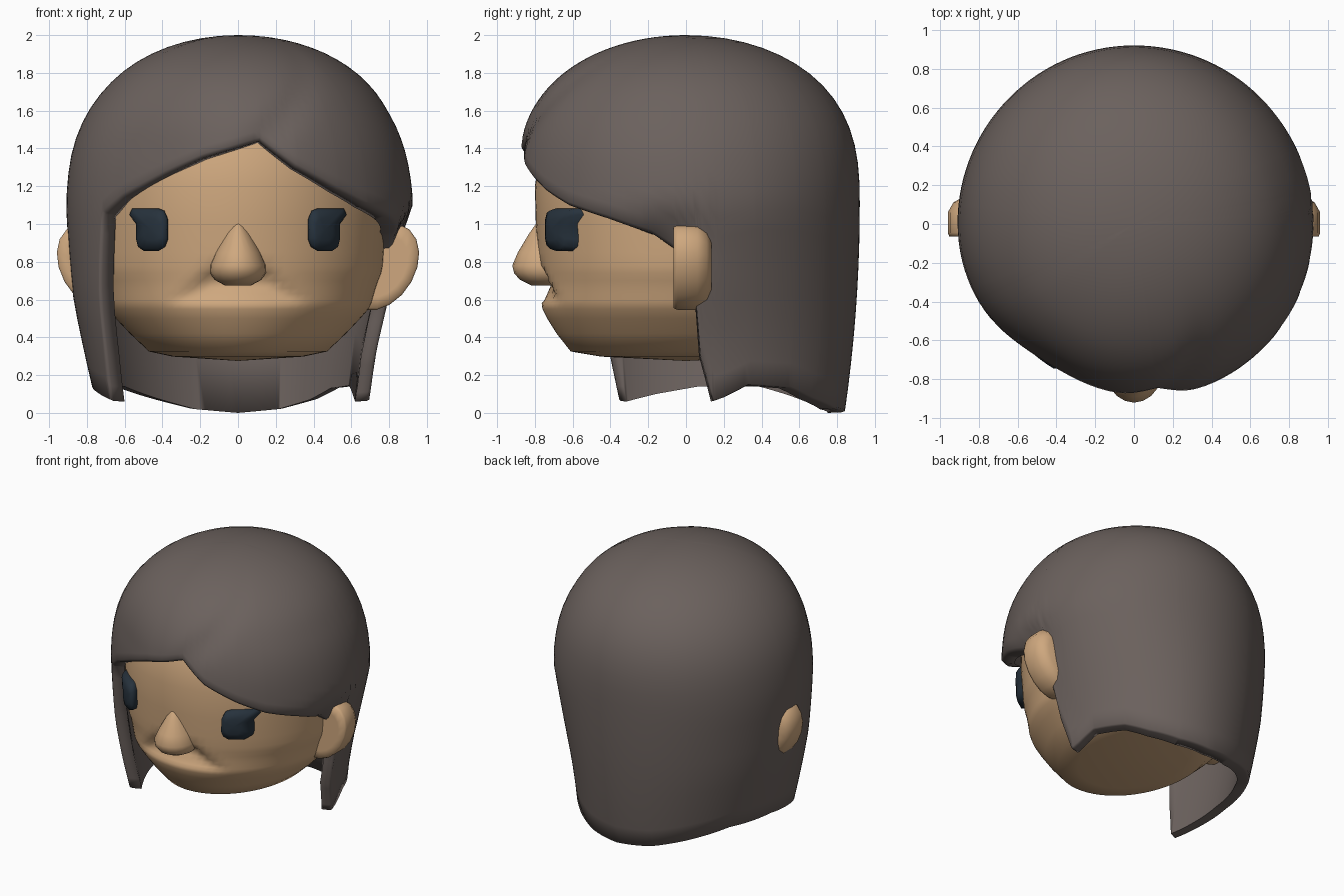
import bpy, bmesh, math
from math import sin, cos, pi, radians, exp, sqrt

cube = bpy.data.objects.get("Cube")
if cube:
    bpy.data.objects.remove(cube, do_unlink=True)


def material(name, rgb):
    m = bpy.data.materials.new(name)
    m.use_nodes = True
    m.diffuse_color = (*rgb, 1)
    m.node_tree.nodes["Principled BSDF"].inputs["Base Color"].default_value = (*rgb, 1)
    return m


SKIN = material("warm skin", (0.62, 0.39, 0.21))
HAIR = material("grey brown hair", (0.147, 0.12, 0.11))
EYE = material("dark navy", (0.02, 0.032, 0.046))


def lerp(table, v):
    """Piecewise linear lookup in ascending (key, value) pairs."""
    if v <= table[0][0]:
        return table[0][1]
    for (a, p), (b, q) in zip(table, table[1:]):
        if v <= b:
            return p + (q - p) * (v - a) / (b - a)
    return table[-1][1]


def clamp(v):
    return max(0.0, min(1.0, v))


def loft(name, rings, mat, angle):
    """Join closed rings of equal length, cap the ends, weld and smooth."""
    bm = bmesh.new()
    rows = [[bm.verts.new(p) for p in ring] for ring in rings]
    n = len(rows[0])
    for a, b in zip(rows, rows[1:]):
        for i in range(n):
            j = (i + 1) % n
            bm.faces.new((a[i], a[j], b[j], b[i]))
    for row in (rows[0], rows[-1]):
        if (row[0].co - row[n // 2].co).length > 0.001:
            bm.faces.new(row)
    bmesh.ops.remove_doubles(bm, verts=bm.verts, dist=0.0005)
    bmesh.ops.recalc_face_normals(bm, faces=bm.faces)
    mesh = bpy.data.meshes.new(name)
    bm.to_mesh(mesh)
    bm.free()
    mesh.materials.append(mat)
    ob = bpy.data.objects.new(name, mesh)
    bpy.context.collection.objects.link(ob)
    bpy.ops.object.select_all(action='DESELECT')
    ob.select_set(True)
    bpy.context.view_layer.objects.active = ob
    bpy.ops.object.shade_smooth_by_angle(angle=radians(angle))


# Head: turned profile, narrower jaw, with a sloping lip ledge pressed into the front
HEAD = [(0.275, 0), (0.298, 0.45), (0.325, 0.61), (0.42, 0.685), (0.5, 0.735),
        (0.55, 0.76), (0.58, 0.768), (0.6, 0.768), (0.63, 0.768), (0.66, 0.768), (0.7, 0.77),
        (0.74, 0.775), (0.78, 0.78), (0.85, 0.785), (1.0, 0.795), (1.2, 0.8),
        (1.45, 0.76), (1.65, 0.62), (1.8, 0.4), (1.88, 0)]
JAW = [(0.32, 0.77), (0.42, 0.835), (0.55, 0.91), (0.75, 0.985)]
LEDGE = [(0.575, 0), (0.6, 0.02), (0.7, 0.064), (0.78, 0)]


def head_point(z, r, a):
    x, y = r * sin(a) * lerp(JAW, z), -r * cos(a)
    if y < 0:
        width = lerp([(0.58, 0.4), (0.72, 0.21)], z)
        y += lerp(LEDGE, z) * clamp((width - abs(x)) / 0.1)
    return x, y, z


loft("head", [[head_point(z, r, 2 * pi * i / 96) for i in range(96)] for z, r in HEAD], SKIN, 75)

# Hair: shell whose lower edge follows (angle from front, height)
EDGE = [(-180, 0.0), (-160, 0.02), (-143, 0.07), (-120, 0.14), (-95, 0.14), (-78, 0.1),
        (-65, 0.06), (-62, 0.3), (-58.5, 0.7), (-55, 1.04), (-46, 1.13), (-28, 1.25),
        (-13, 1.34), (8, 1.43), (20, 1.29), (35, 1.17), (47, 1.09), (63, 1.02), (78, 0.94),
        (86, 0.86), (93, 0.65), (95, 0.3), (100, 0.06), (104, 0.08), (113, 0.145),
        (130, 0.13), (143, 0.07), (160, 0.02), (180, 0.0)]
SIDE_LEFT = [(0, 0.83), (0.3, 0.83), (0.5, 0.86), (0.8, 0.93), (1.1, 1.01),
             (1.36, 0.985), (1.6, 0.96), (2, 0.97)]
SIDE_RIGHT = [(0, 0.88), (0.6, 0.965), (1.1, 0.99), (1.4, 0.975), (1.73, 0.95), (2, 0.95)]
THICK = 0.09


def hair_point(deg, z, inset=0.0):
    top = 2 - inset
    if z > 1.1:
        u = clamp((z - 1.1) / (top - 1.1))
        r = (0.92 - inset) * sqrt(max(0, 1 - u ** 2.75))
    else:
        r = 0.92 - inset - 0.08 * ((1.1 - z) / 1.1) ** 2
    # flatter on the swept side, with a shallow parting groove and a tuck over the ear
    r *= 1 - 0.075 * exp(-((deg + 33) / 26) ** 2) * (1 - 0.6 * clamp((z - 1.4) / 0.4))
    part = 8 + 35 * max(0, (z - 1.43) / 0.5)
    r -= 0.025 * exp(-((deg - part) / 8) ** 2) * clamp((1.97 - z) / 0.4) * clamp(r * 3)
    r -= 0.06 * exp(-((deg - 84) / 12) ** 2 - ((z - 0.9) / 0.13) ** 2)
    a = radians(deg)
    side = lerp(SIDE_LEFT if deg > 0 else SIDE_RIGHT, z)
    return r * sin(a) * side, -r * cos(a), z


def hair_column(deg):
    low = lerp(EDGE, deg)
    bevel = 0.02 * clamp((low - 0.3) / 0.5) + 0.01
    start = low + bevel
    outer = [(0, 0, 2)]
    outer += [hair_point(deg, start + (2 - start) * cos(pi / 2 * i / 24)) for i in range(1, 25)]
    rim = [hair_point(deg, low + bevel * 0.3, THICK * 0.2), hair_point(deg, low, THICK)]
    top = 2 - THICK
    inner = [hair_point(deg, low + (top - low) * sin(pi / 2 * i / 10), THICK) for i in range(1, 10)]
    return outer + rim + inner + [(0, 0, top)]


angles = set(range(-180, 180, 3)) | set(range(-68, -50)) | set(range(76, 106))
angles |= {d for d, z in EDGE[:-1]}
columns = [hair_column(d) for d in sorted(angles)]
loft("hair", list(zip(*columns)), HAIR, 100)

# Nose: stacked ovals of (height, half width, reach)
NOSE = [(0.675, 0.07, 0.08), (0.705, 0.125, 0.14), (0.74, 0.147, 0.17), (0.78, 0.15, 0.18),
        (0.85, 0.12, 0.15), (0.95, 0.065, 0.09), (1.0, 0.03, 0.055), (1.02, 0, 0.03)]
loft("nose", [[(w * cos(2 * pi * i / 20), -0.74 - d * sin(2 * pi * i / 20), z)
               for i in range(20)] for z, w, d in NOSE], SKIN, 60)

# Eye outline with a lash at the upper outer corner
EYE_SHAPE = [(0.42, 0.858), (0.5, 0.858), (0.53, 0.88), (0.54, 0.92), (0.54, 1.0),
             (0.575, 1.05), (0.56, 1.082), (0.42, 1.082), (0.39, 1.07), (0.372, 1.03),
             (0.37, 0.92), (0.385, 0.88)]


def eye_ring(sign, scale, lift):
    ring = []
    for x, z in EYE_SHAPE:
        x, z = 0.46 + (x - 0.46) * scale, 0.97 + (z - 0.97) * scale
        ring.append((sign * x, -sqrt(0.8 ** 2 - x * x) - lift, z))
    return ring


for sign, side in ((1, "left"), (-1, "right")):
    loft(side + "_eye", [eye_ring(sign, s, d) for s, d in
                         ((1, -0.06), (1, 0.01), (0.9, 0.042), (0.5, 0.06), (0, 0.06))], EYE, 75)
    # Ear: leaning outwards, flat in front, rounded behind
    ear = []
    for y, s in ((-0.065, 0.7), (-0.065, 0.96), (-0.045, 1), (0.06, 1), (0.11, 0.86), (0.135, 0.65)):
        ring = []
        for i in range(18):
            a = 2 * pi * i / 18
            x = 0.76 + s * (0.19 * cos(a) + 0.06 * sin(a))
            ring.append((sign * x, y, 0.772 + 0.23 * s * sin(a)))
        ear.append(ring)
    loft(side + "_ear", ear, SKIN, 80)
